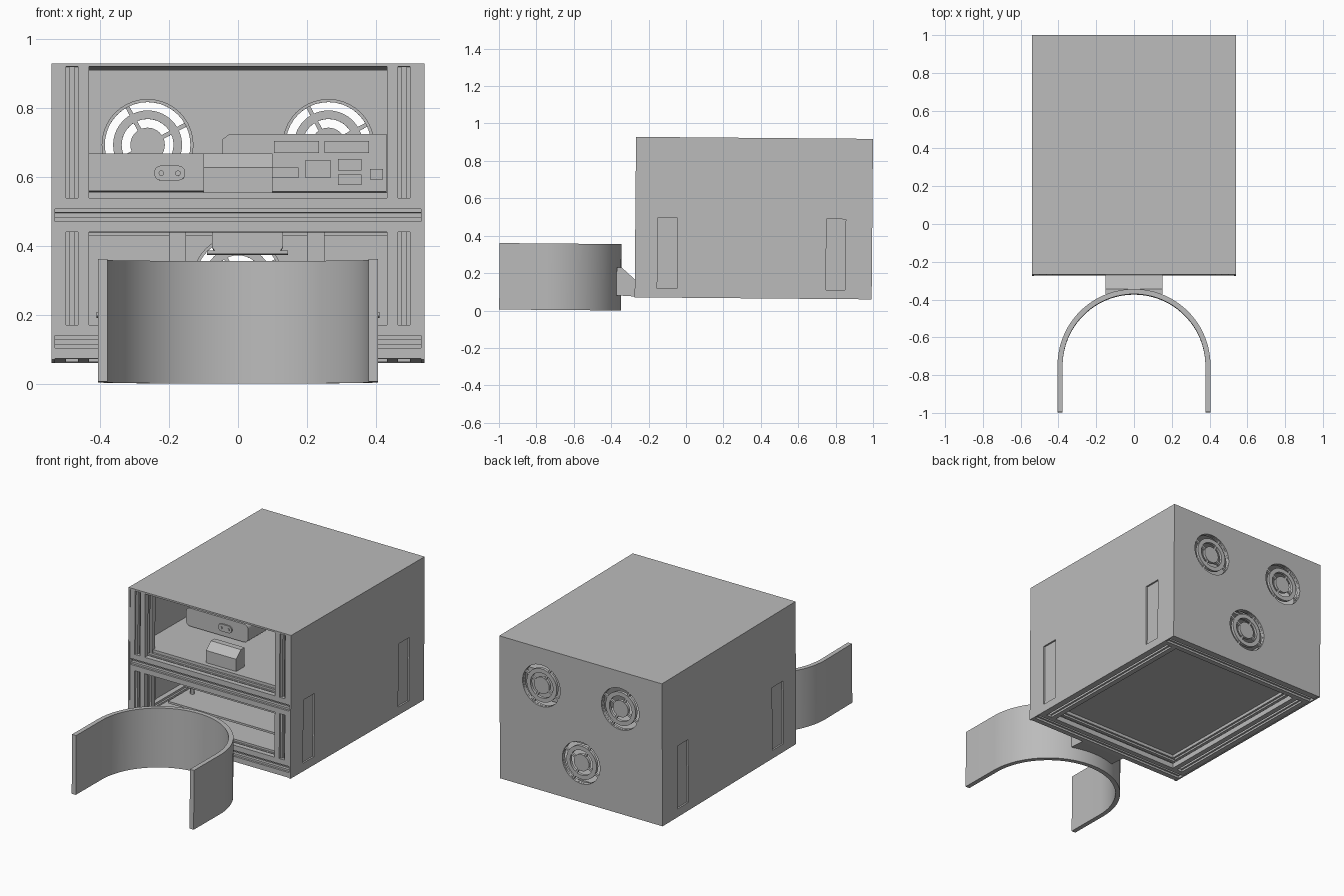
import bpy, bmesh
from math import sin, cos, pi, radians
from mathutils import Matrix

cube = bpy.data.objects.get("Cube")
if cube:
    bpy.data.objects.remove(cube)

grey = bpy.data.materials.new("light_grey")
grey.use_nodes = True
grey.diffuse_color = (0.5, 0.5, 0.5, 1)
grey.node_tree.nodes["Principled BSDF"].inputs["Base Color"].default_value = (0.5, 0.5, 0.5, 1)

parts = []
FRONT, BACK, BOTTOM, TOP, SIDE, WALL = -0.275, 0.992, 0.068, 0.926, 0.54, 0.01


def finish(name, bm):
    bmesh.ops.recalc_face_normals(bm, faces=bm.faces)
    mesh = bpy.data.meshes.new(name)
    bm.to_mesh(mesh)
    bm.free()
    mesh.materials.append(grey)
    obj = bpy.data.objects.new(name, mesh)
    bpy.context.collection.objects.link(obj)
    parts.append(obj)
    return obj


def place(axis, u, v, w):
    return {"x": (w, u, v), "y": (u, w, v), "z": (u, v, w)}[axis]


def prism(name, pts, axis, a, b):
    """Extrude a 2D outline along an axis from a to b."""
    bm = bmesh.new()
    lo, hi = [[bm.verts.new(place(axis, u, v, w)) for u, v in pts] for w in (a, b)]
    bm.faces.new(lo)
    bm.faces.new(hi)
    for i in range(len(pts)):
        j = (i + 1) % len(pts)
        bm.faces.new((lo[i], lo[j], hi[j], hi[i]))
    return finish(name, bm)


def box(name, x0, x1, y0, y1, z0, z1):
    return prism(name, [(x0, y0), (x1, y0), (x1, y1), (x0, y1)], "z", z0, z1)


def arc(cx, cy, r, a0, a1, n):
    return [(cx + r * cos(a0 + (a1 - a0) * i / n), cy + r * sin(a0 + (a1 - a0) * i / n))
            for i in range(n + 1)]


def rounded(x0, x1, z0, z1, r):
    pts = []
    for k, (cx, cz) in enumerate([(x1 - r, z1 - r), (x0 + r, z1 - r), (x0 + r, z0 + r), (x1 - r, z0 + r)]):
        pts += arc(cx, cz, r, k * pi / 2, (k + 1) * pi / 2, 5)
    return pts


def ring(name, cx, cz, r0, r1, y0, y1, n=40):
    bm = bmesh.new()
    corners = [(r0, y0), (r1, y0), (r1, y1), (r0, y1)]
    loops = [[bm.verts.new((cx + r * cos(2 * pi * i / n), y, cz + r * sin(2 * pi * i / n)))
              for r, y in corners] for i in range(n)]
    for i in range(n):
        p, q = loops[i], loops[(i + 1) % n]
        for k in range(4):
            m = (k + 1) % 4
            bm.faces.new((p[k], p[m], q[m], q[k]))
    return finish(name, bm)


def cut(target, cutters):
    for c in cutters:
        mod = target.modifiers.new("opening", "BOOLEAN")
        mod.operation, mod.solver, mod.object = "DIFFERENCE", "EXACT", c
        bpy.context.view_layer.objects.active = target
        bpy.ops.object.modifier_apply(modifier=mod.name)
        parts.remove(c)
        bpy.data.objects.remove(c)


def beam(name, axis, u, v, a, b):
    """Slotted square extrusion with a stepped groove on each side."""
    h = 0.049
    side = [(h, -h), (h, -0.018), (h - 0.012, -0.018), (h - 0.012, -0.007), (h - 0.03, -0.007)]
    side += [(p, -q) for p, q in reversed(side[1:])]
    pts = []
    for k in range(4):
        c, s = round(cos(k * pi / 2)), round(sin(k * pi / 2))
        pts += [(u + c * p - s * q, v + s * p + c * q) for p, q in side]
    return prism(name, pts, axis, a, b)


# Outer shell, open at the front and the bottom
box("top_panel", -SIDE, SIDE, FRONT, BACK, TOP - WALL, TOP)
for s, label in ((-1, "right"), (1, "left")):
    x0, x1 = sorted((s * SIDE, s * (SIDE - WALL)))
    panel = box(label + "_panel", x0, x1, FRONT, BACK - WALL, BOTTOM, TOP - WALL)
    slots = [(-0.155, -0.05), (0.747, 0.85)]
    cut(panel, [box("slot_cutter", x0 - 0.1, x1 + 0.1, a, b, 0.117, 0.495) for a, b in slots])
    for a, b in slots:
        p0, p1 = sorted((s * (SIDE - WALL), s * (SIDE - 0.015)))
        box(label + "_slot_backing", p0, p1, a - 0.02, b + 0.02, 0.1, 0.51)

# Back panel with three round grilles
back = box("back_panel", -SIDE, SIDE, BACK - WALL, BACK, BOTTOM, TOP - WALL)
fans = [(-0.262, 0.7), (0.262, 0.7), (0, 0.305)]
cut(back, [prism("vent_cutter", arc(x, z, 0.125, 0, 2 * pi, 40)[:-1], "y", 0.9, 1.1) for x, z in fans])
for x, z in fans:
    ring("grille_ring", x, z, 0.075, 0.1, BACK - 0.02, BACK - 0.003)
    ring("grille_rim", x, z, 0.124, 0.133, BACK - 0.025, BACK - WALL)
    prism("grille_hub", arc(x, z, 0.05, 0, 2 * pi, 32)[:-1], "y", BACK - 0.02, BACK - 0.003)
    for k in range(4):
        t = radians(28 + 90 * k)
        pts = [(x + r * cos(t) - w * sin(t), z + r * sin(t) + w * cos(t))
               for r, w in ((0.04, -0.006), (0.127, -0.006), (0.127, 0.006), (0.04, 0.006))]
        prism("grille_spoke", pts, "y", BACK - 0.018, BACK - 0.005)

# Frame of slotted beams
LOW, MID, POST = 0.119, 0.486, 0.481
Y0, Y1 = FRONT + 0.052, BACK - 0.06
for z, label in ((LOW, "lower"), (MID, "middle")):
    for y, end in ((Y0, "front"), (Y1, "back")):
        beam(f"{label}_{end}_rail", "x", y, z, -0.53, 0.53)
    for s in (-1, 1):
        beam(label + "_side_rail", "y", s * POST, z, Y0 + 0.049, Y1 - 0.049)
for s in (-1, 1):
    for y, end in ((Y0, "front"), (Y1, "back")):
        beam(end + "_lower_post", "z", s * POST, y, LOW + 0.049, MID - 0.049)
        beam(end + "_upper_post", "z", s * POST, y, MID + 0.049, TOP - WALL)

# Floor and shelf
box("floor_plate", -0.46, 0.46, Y0 + 0.02, Y1, 0.155, 0.168)
box("shelf", -0.53, 0.53, Y0 + 0.03, Y1 + 0.04, 0.535, 0.552)

# Upper compartment: adapter with a two pin socket
prism("adapter", rounded(-0.46, -0.05, 0.56, 0.668, 0.025), "y", 0.16, 0.5)
prism("adapter_socket", rounded(-0.243, -0.153, 0.59, 0.633, 0.02), "y", 0.152, 0.16)
for x in (-0.222, -0.174):
    prism("socket_pin", arc(x, 0.611, 0.008, 0, 2 * pi, 12)[:-1], "y", 0.147, 0.153)

# Upper compartment: computer with rear ports
prism("computer", [(-0.045, 0.56), (0.43, 0.56), (0.43, 0.727), (-0.025, 0.727), (-0.045, 0.712)],
      "y", 0.45, 0.88)
for x0, x1, z0, z1 in ((0.105, 0.235, 0.672, 0.707), (0.25, 0.38, 0.672, 0.707), (0.195, 0.268, 0.6, 0.652),
                       (0.29, 0.358, 0.622, 0.655), (0.29, 0.358, 0.58, 0.61), (0.1, 0.175, 0.6, 0.63),
                       (0.383, 0.42, 0.595, 0.625)):
    box("computer_port", x0, x1, 0.443, 0.45, z0, z1)

# Small block with a sloping front
prism("wedge_block", [(-0.165, 0.552), (-0.085, 0.552), (-0.085, 0.666), (-0.12, 0.666), (-0.165, 0.625)],
      "x", -0.1, 0.1)

# Lower compartment: stacked boards on spacers, hanging module and straps
box("lower_board", -0.41, 0.41, -0.08, 0.6, 0.195, 0.207)
box("upper_board", -0.4, 0.4, 0.05, 0.6, 0.25, 0.26)
for x in (-0.36, 0.36):
    for y in (0.08, 0.55):
        prism("spacer", arc(x, y, 0.012, 0, 2 * pi, 12)[:-1], "z", 0.168, 0.255)
prism("hanging_module", rounded(-0.075, 0.13, 0.385, 0.46, 0.015), "y", 0.1, 0.4)
box("module_tray", -0.09, 0.145, 0.1, 0.4, 0.376, 0.386)
for x in (-0.2, 0.2):
    box("hanging_strap", x, x + 0.05, 0.45, 0.47, 0.26, 0.535)

# Curved front collar and its bracket
collar = [(0.405, -0.999)] + arc(0, -0.752, 0.405, 0, pi, 48) + [(-0.405, -0.999)]
collar += [(-0.378, -0.999)] + arc(0, -0.752, 0.378, pi, 0, 48) + [(0.378, -0.999)]
prism("front_collar", collar, "z", -0.003, 0.352)
prism("collar_bracket", [(-0.372, 0.078), (-0.372, 0.228), (-0.347, 0.228), (FRONT + 0.01, 0.155),
                         (FRONT + 0.01, 0.072)], "x", -0.15, 0.15)

# Slight backward lean of the whole assembly, then smooth curved sides
lean = Matrix.Rotation(-0.0085, 4, "X")
for obj in parts:
    obj.data.transform(lean)
    obj.select_set(True)
bpy.context.view_layer.objects.active = parts[0]
bpy.ops.object.shade_smooth_by_angle(angle=radians(30))
